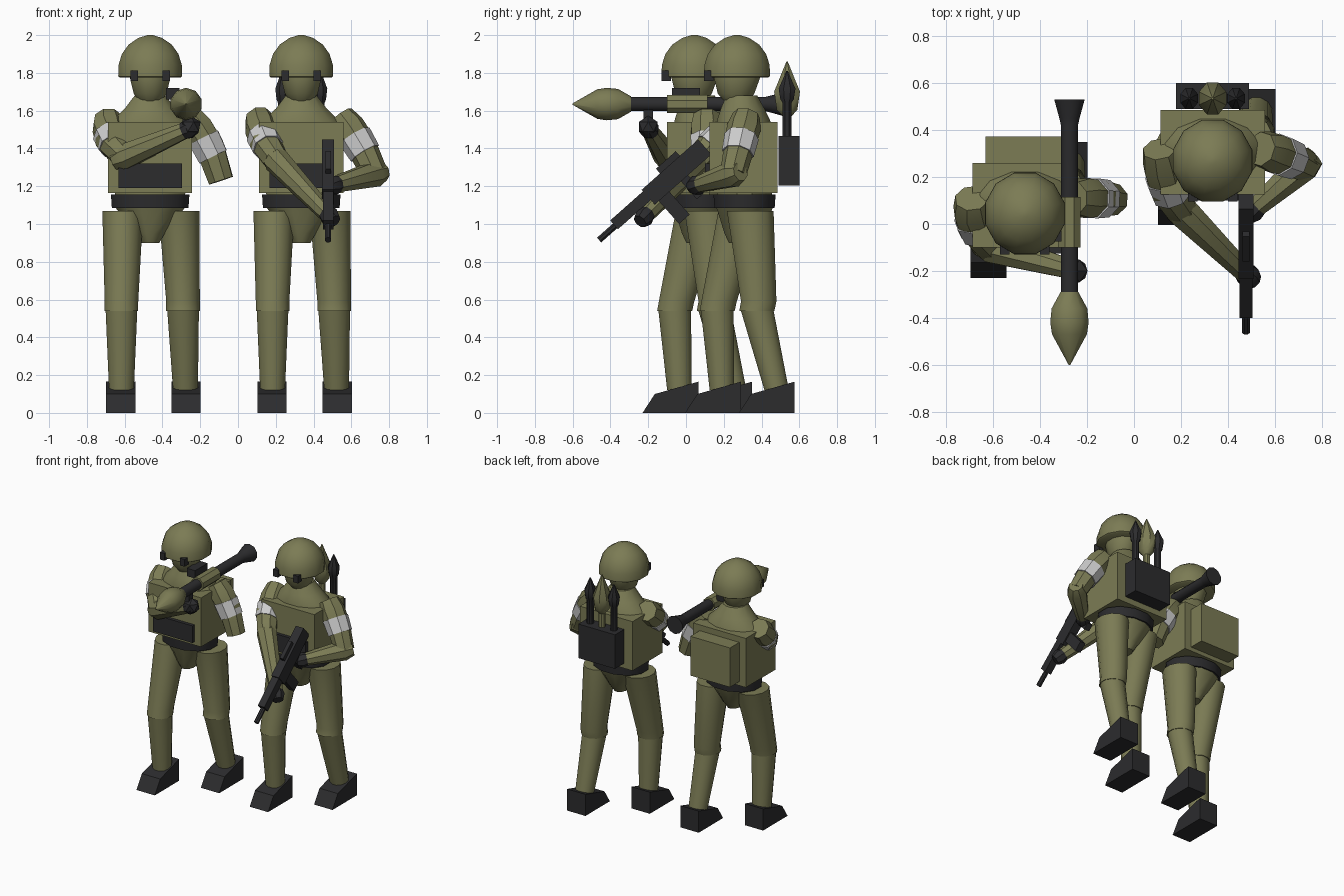
import bpy, bmesh, math
from mathutils import Vector, Quaternion

if "Cube" in bpy.data.objects:
    bpy.data.objects.remove(bpy.data.objects["Cube"])


def material(name, rgb):
    m = bpy.data.materials.new(name)
    m.diffuse_color = (*rgb, 1)
    m.use_nodes = True
    m.node_tree.nodes["Principled BSDF"].inputs["Base Color"].default_value = m.diffuse_color
    return m


OLIVE = material("olive", (0.20, 0.20, 0.09))
DARK = material("dark", (0.025, 0.025, 0.027))
WHITE = material("white", (0.6, 0.6, 0.6))


def finish(name, bm, mat, smooth=True):
    bmesh.ops.recalc_face_normals(bm, faces=bm.faces)
    me = bpy.data.meshes.new(name)
    bm.to_mesh(me)
    bm.free()
    me.materials.append(mat)
    ob = bpy.data.objects.new(name, me)
    bpy.context.collection.objects.link(ob)
    if smooth:
        bpy.context.view_layer.objects.active = ob
        bpy.ops.object.select_all(action='DESELECT')
        ob.select_set(True)
        bpy.ops.object.shade_smooth_by_angle(angle=math.radians(37))
    return ob


def loft(name, sections, mat, n=12, follow=False):
    """Skin rings (point, rx, ry); rings lie flat, or turn to follow the path."""
    bm = bmesh.new()
    pts = [Vector(s[0]) for s in sections]
    rings = []
    for i, (_, rx, ry) in enumerate(sections):
        q = Quaternion()
        if follow:
            t = pts[min(i + 1, len(pts) - 1)] - pts[max(i - 1, 0)]
            q = t.to_track_quat('Z', 'Y')
        ring = []
        for k in range(n):
            a = 2 * math.pi * (k + 0.5) / n
            ring.append(bm.verts.new(pts[i] + q @ Vector((rx * math.cos(a), ry * math.sin(a), 0))))
        rings.append(ring)
    for a, b in zip(rings, rings[1:]):
        for k in range(n):
            bm.faces.new((a[k], a[(k + 1) % n], b[(k + 1) % n], b[k]))
    bm.faces.new(rings[0])
    bm.faces.new(rings[-1])
    return finish(name, bm, mat)


def tube(name, sections, mat, n=8):
    return loft(name, [(p, r, r) for p, r in sections], mat, n, True)


def box(name, centre, size, mat, tilt=0):
    bm = bmesh.new()
    bmesh.ops.create_cube(bm, size=1)
    bmesh.ops.scale(bm, vec=size, verts=bm.verts)
    ob = finish(name, bm, mat, False)
    ob.location = centre
    ob.rotation_euler.x = math.radians(tilt)
    return ob


def prism(name, profile, x, width, mat):
    """Extrude a (y, z) profile along x."""
    bm = bmesh.new()
    f = bm.faces.new([bm.verts.new((x - width / 2, y, z)) for y, z in profile])
    new = bmesh.ops.extrude_face_region(bm, geom=[f])["geom"]
    bmesh.ops.translate(bm, vec=(width, 0, 0), verts=[v for v in new if isinstance(v, bmesh.types.BMVert)])
    return finish(name, bm, mat, False)


def ball(name, centre, r, mat):
    bm = bmesh.new()
    bmesh.ops.create_icosphere(bm, subdivisions=1, radius=r)
    ob = finish(name, bm, mat, False)
    ob.location = centre
    return ob


def soldier(tag, ox, oy):
    def P(x, y, z):
        return (ox + x, oy + y, z)

    # boots and legs, one forward and one back
    for side, hip, knee, ankle, bx, by in (
            ("left", (-.145, .07), (-.152, -.06), (-.152, -.035), -.155, -.23),
            ("right", (.152, .115), (.174, .15), (.187, .255), .19, .055)):
        y = oy + by
        prism(f"{tag}_{side}_boot", [(y, 0), (y + .065, .1), (y + .295, .165), (y + .295, 0)],
              ox + bx, .155, DARK)
        loft(f"{tag}_{side}_shin", [(P(*ankle, .12), .068, .067), (P(*knee, .55), .087, .09)], OLIVE)
        loft(f"{tag}_{side}_thigh", [(P(*knee, .54), .092, .096),
                                     (P(knee[0], knee[1] + .01, .59), .092, .097),
                                     (P(*hip, 1.07), .112, .128)], OLIVE)
    # pelvis, belt and torso
    loft(tag + "_pelvis", [(P(0, .07, .90), .05, .07), (P(0, .075, .95), .08, .10),
                           (P(0, .085, 1.06), .17, .145), (P(0, .085, 1.1), .20, .16)], OLIVE)
    loft(tag + "_belt", [(P(0, .085, 1.085), .21, .165), (P(0, .085, 1.155), .215, .17)], DARK)
    loft(tag + "_torso", [(P(0, .085, 1.14), .19, .15), (P(0, .085, 1.5), .23, .15),
                          (P(0, .08, 1.55), .205, .145), (P(0, .075, 1.61), .14, .12),
                          (P(0, .07, 1.68), .085, .085)], OLIVE)
    # vest with front pouch
    box(tag + "_vest", P(0, .08, 1.352), (.445, .36, .375), OLIVE)
    box(tag + "_front_pouch", P(0, -.105, 1.255), (.335, .04, .13), DARK)
    # head and helmet
    loft(tag + "_head", [(P(0, .04, 1.65), .06, .065), (P(0, .04, 1.69), .09, .10),
                         (P(0, .045, 1.77), .11, .125), (P(0, .045, 1.85), .11, .125)], OLIVE)
    loft(tag + "_helmet", [(P(0, .045, z), r, r * 1.03) for z, r in (
        (1.775, .165), (1.782, .175), (1.84, .174), (1.9, .155), (1.95, .118),
        (1.985, .065), (2.0, .015))], OLIVE)
    for s in (-1, 1):
        box(tag + "_helmet_strap", P(s * .085, -.105, 1.785), (.04, .05, .055), DARK)


def arm(tag, shoulder, mid, elbow, wrist=None):
    s, m, e = map(Vector, (shoulder, mid, elbow))
    tube(tag + "_upper_arm", [(s, .075), (s.lerp(m, .4), .09), (m, .082), (e, .07)], OLIVE)
    tube(tag + "_armband", [(m.lerp(s, .3), .092), (m.lerp(e, .3), .086)], WHITE)
    if wrist:
        w = Vector(wrist)
        d = (w - e).normalized()
        tube(tag + "_forearm", [(e - d * .06, .05), (e, .072), (w, .045)], OLIVE)
        tube(tag + "_glove", [(w - d * .015, .045), (w + d * .02, .054), (w + d * .06, .04)], DARK)


AX, BX, BY = -.465, .335, .225
soldier("gunner", AX, 0)
soldier("rifleman", BX, BY)

# arms
arm("gunner_left", (-.69, .11, 1.56), (-.675, -.01, 1.44), (-.605, -.10, 1.355), (-.28, -.19, 1.495))
arm("gunner_right", (-.26, .11, 1.57), (-.15, .11, 1.41), (-.09, .105, 1.23))
arm("rifleman_left", (.11, .32, 1.56), (.145, .15, 1.43), (.20, .06, 1.34), (.475, -.21, 1.05))
arm("rifleman_right", (.54, .32, 1.57), (.65, .285, 1.42), (.725, .25, 1.265), (.52, .07, 1.21))

# gunner backpack
box("backpack", (AX, .315, 1.345), (.335, .115, .3), OLIVE)

# shoulder launcher
LX, LZ = -.275, 1.635


def along_y(name, data, mat, n=10):
    tube(name, [((LX, y, LZ), r) for y, r in data], mat, n)


along_y("launcher_tube", [(-.31, .038), (.42, .038), (.45, .045), (.53, .068)], DARK)
along_y("launcher_sleeve", [(-.10, .052), (.115, .052)], OLIVE, 8)
along_y("launcher_warhead", [(-.6, .004), (-.47, .078), (-.42, .086), (-.36, .08), (-.29, .04)], OLIVE)
box("launcher_grip", (LX, -.2, 1.575), (.035, .05, .1), DARK)
ball("launcher_hand", (-.25, -.2, 1.515), .058, DARK)
box("launcher_sight", (-.345, .0, 1.69), (.07, .15, .06), DARK)

# rifle
GX, T = .477, 41.6
box("rifle_receiver", (GX, -.05, 1.275), (.065, .40, .105), DARK, T)
box("rifle_handguard", (GX, -.28, 1.085), (.055, .27, .062), DARK, T)
tube("rifle_barrel", [((GX, -.46, .915), .018), ((GX, -.3, 1.057), .018)], DARK)
box("rifle_magazine", (GX, -.075, 1.10), (.045, .075, .2), DARK, T)
box("rifle_grip", (GX, .03, 1.2), (.045, .05, .14), DARK, T)
box("rifle_sight", (GX, -.09, 1.32), (.03, .14, .05), DARK, T)

# rocket bag with three rockets
box("rocket_bag", (BX, .545, 1.335), (.31, .11, .26), DARK)
for name, x, mat, k, top in (("large", BX, OLIVE, .074, 1.86), ("left", .235, DARK, .048, 1.81),
                             ("right", .435, DARK, .048, 1.81)):
    base = top - (.29 if name == "large" else .17)
    h = top - base
    loft(name + "_rocket", [((x, .535, 1.4), .025, .025), ((x, .535, base), .025, .025),
                            ((x, .535, base + .12 * h), k * .7, k * .8),
                            ((x, .535, base + .45 * h), k * .85, k),
                            ((x, .535, top), .004, .004)], mat, 8)
